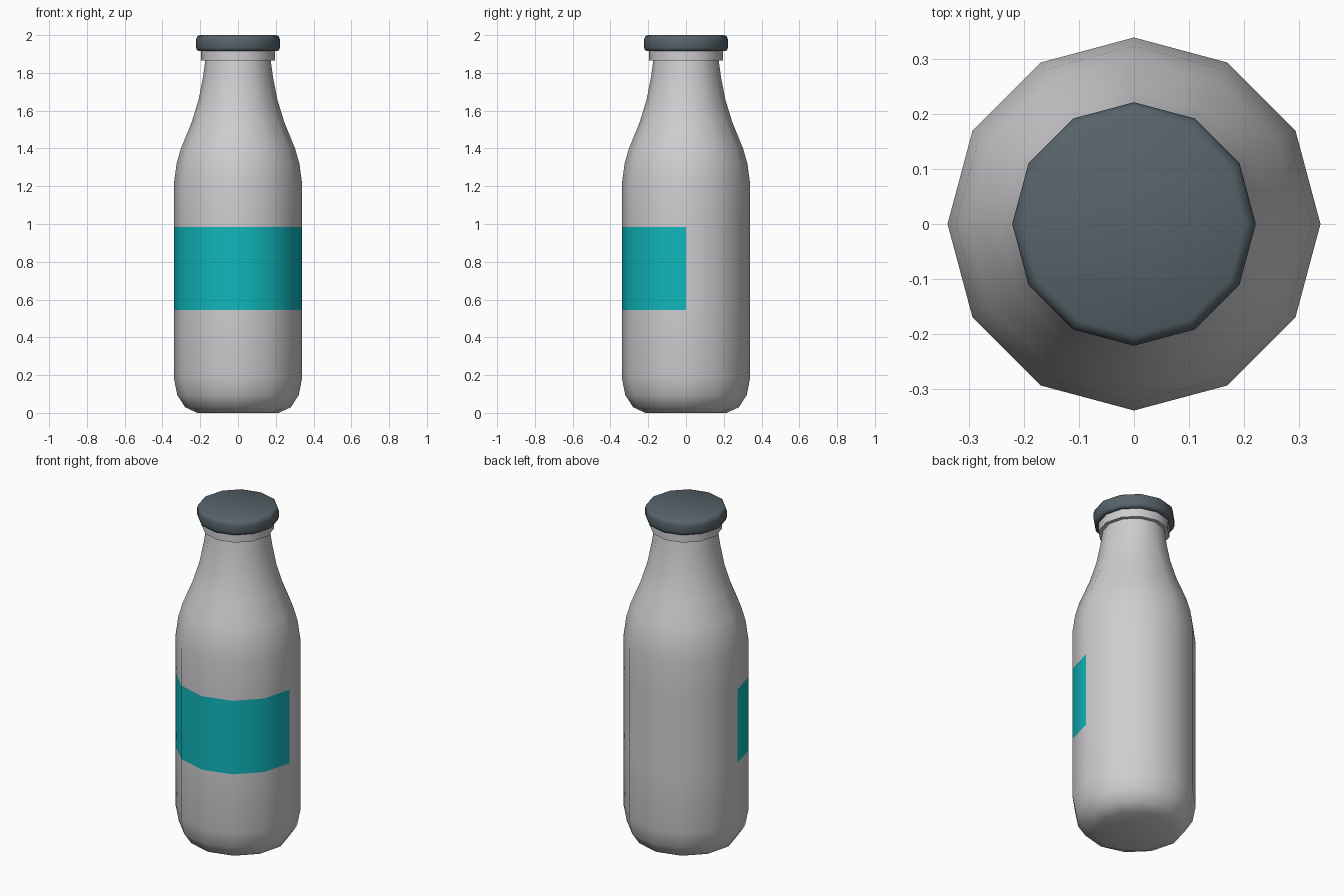
import bpy, bmesh, math

if "Cube" in bpy.data.objects:
    bpy.data.objects.remove(bpy.data.objects["Cube"])

SIDES = 12


def material(name, rgb):
    m = bpy.data.materials.new(name)
    m.diffuse_color = (*rgb, 1)
    m.use_nodes = True
    m.node_tree.nodes["Principled BSDF"].inputs["Base Color"].default_value = m.diffuse_color
    return m


def lathe(name, profile, mats, angle):
    """Spin a (radius, z) profile around z and cap both ends."""
    bm = bmesh.new()
    rings = []
    for r, z in profile:
        rings.append([bm.verts.new((r * math.cos(2 * math.pi * i / SIDES),
                                    r * math.sin(2 * math.pi * i / SIDES), z))
                      for i in range(SIDES)])
    for a, b in zip(rings, rings[1:]):
        for i in range(SIDES):
            j = (i + 1) % SIDES
            bm.faces.new((a[i], a[j], b[j], b[i]))
    bm.faces.new(rings[0][::-1])
    bm.faces.new(rings[-1])
    mesh = bpy.data.meshes.new(name)
    bm.to_mesh(mesh)
    bm.free()
    ob = bpy.data.objects.new(name, mesh)
    bpy.context.collection.objects.link(ob)
    for m in mats:
        mesh.materials.append(m)
    bpy.ops.object.select_all(action='DESELECT')
    ob.select_set(True)
    bpy.context.view_layer.objects.active = ob
    bpy.ops.object.shade_smooth_by_angle(angle=math.radians(angle))
    return ob


glass = material("pale grey", (0.62, 0.61, 0.63))
teal = material("teal label", (0.005, 0.47, 0.50))
slate = material("slate cap", (0.095, 0.125, 0.145))

# Bottle body, shoulder, neck and collar
LABEL_LOW, LABEL_HIGH = 0.545, 0.985
bottle = lathe("bottle", [
    (0.215, 0.0), (0.28, 0.03), (0.322, 0.095), (0.34, 0.19),
    (0.34, LABEL_LOW), (0.34, LABEL_HIGH), (0.34, 1.21),
    (0.325, 1.32), (0.302, 1.40), (0.245, 1.54), (0.208, 1.66),
    (0.185, 1.78), (0.173, 1.865), (0.195, 1.865), (0.195, 1.93),
], [glass, teal], 50)

# Label: the front half of the band between the two label loops
for f in bottle.data.polygons:
    if LABEL_LOW < f.center.z < LABEL_HIGH and f.center.y < 0:
        f.material_index = 1

# Cap with softened rims
lathe("cap", [
    (0.205, 1.915), (0.217, 1.92), (0.222, 1.935), (0.222, 1.975),
    (0.217, 1.992), (0.203, 2.0),
], [slate], 50)
